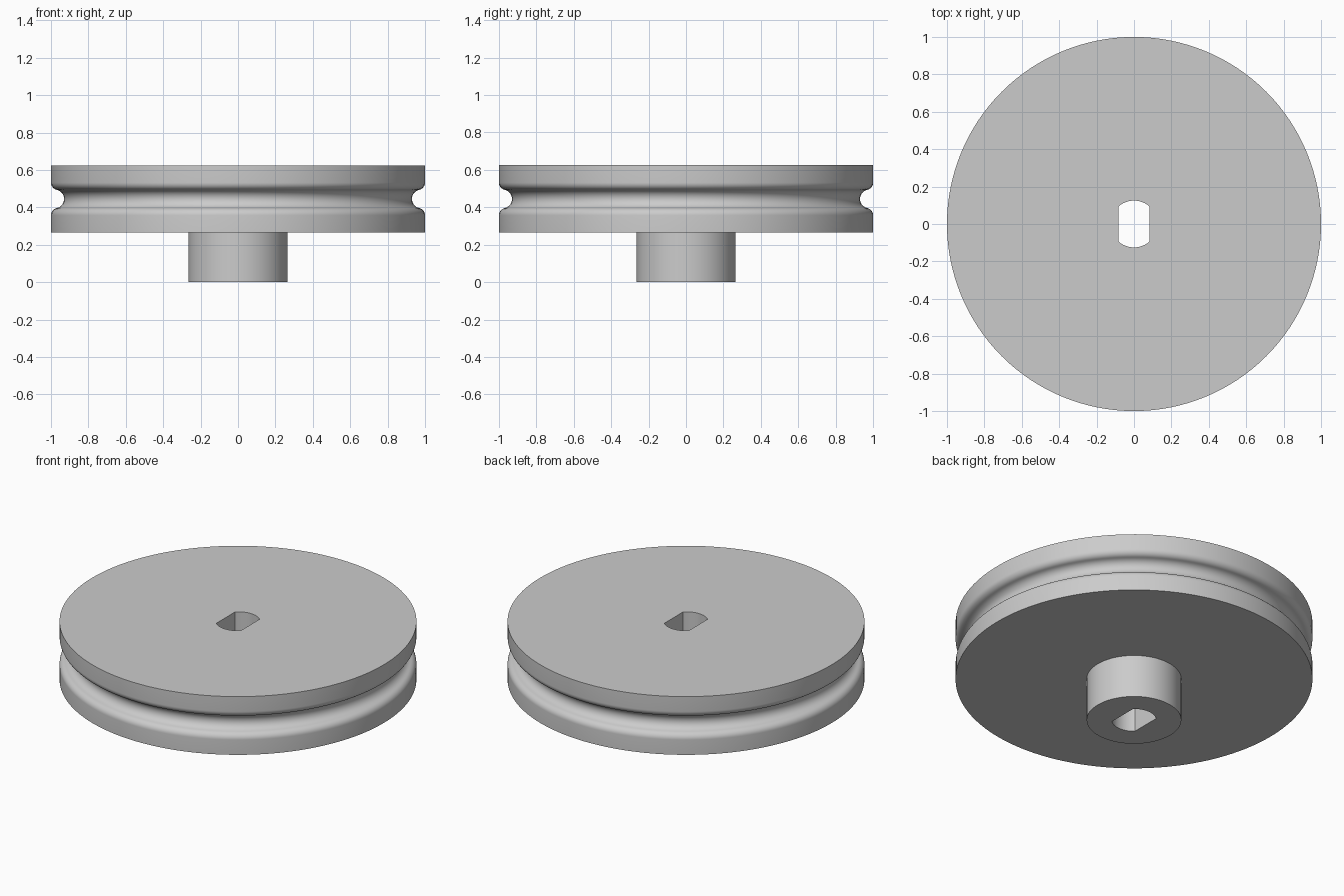
import bpy, bmesh
from math import pi, sin, cos, atan2, radians

cube = bpy.data.objects.get("Cube")
if cube:
    bpy.data.objects.remove(cube, do_unlink=True)

SEGS = 128
BORE_RADIUS = 0.125
FLAT_HALF = BORE_RADIUS * cos(2 * pi * 17 / SEGS)   # flats meet the arcs on a segment line
HUB_RADIUS, HUB_TOP, DISC_TOP = 0.265, 0.265, 0.625
MID = (HUB_TOP + DISC_TOP) / 2

# Plain grey material
grey = bpy.data.materials.new("plain grey")
grey.use_nodes = True
colour = (0.6, 0.6, 0.6, 1)
grey.diffuse_color = colour
grey.node_tree.nodes["Principled BSDF"].inputs["Base Color"].default_value = colour


def arc(cx, cz, r, start, end, steps):
    angles = [start + (end - start) * i / steps for i in range(steps + 1)]
    return [(cx + r * cos(a), cz + r * sin(a)) for a in angles]


# Rim profile: cord groove with a rounded lip on each side
groove_x, groove_r, lip_x, lip_r = 0.98, 0.05, 0.96, 0.04
lip_dz = ((groove_r + lip_r) ** 2 - (groove_x - lip_x) ** 2) ** 0.5
turn = atan2(lip_dz, groove_x - lip_x)
lower_lip = arc(lip_x, MID - lip_dz, lip_r, 0, turn, 8)
groove = arc(groove_x, MID, groove_r, pi + turn, pi - turn, 16)
upper_lip = arc(lip_x, MID + lip_dz, lip_r, -turn, 0, 8)
rim = lower_lip + groove[1:-1] + upper_lip


def bore(a):
    return min(BORE_RADIUS, FLAT_HALF / max(abs(cos(a)), 1e-6))


# Closed section swept around the axis; None marks the double-flat bore
section = [(None, 0), (HUB_RADIUS, 0), (HUB_RADIUS, HUB_TOP), (1, HUB_TOP)]
section += rim + [(1, DISC_TOP), (None, DISC_TOP)]

bm = bmesh.new()
rings = []
for i in range(SEGS):
    a = 2 * pi * i / SEGS
    ring = []
    for r, z in section:
        r = bore(a) if r is None else r
        ring.append(bm.verts.new((r * cos(a), r * sin(a), z)))
    rings.append(ring)
for i, ring in enumerate(rings):
    following = rings[(i + 1) % SEGS]
    for j in range(len(section)):
        k = (j + 1) % len(section)
        bm.faces.new((ring[j], following[j], following[k], ring[k]))
bmesh.ops.recalc_face_normals(bm, faces=bm.faces)

mesh = bpy.data.meshes.new("pulley_wheel")
bm.to_mesh(mesh)
bm.free()
mesh.materials.append(grey)
wheel = bpy.data.objects.new("pulley_wheel", mesh)
bpy.context.collection.objects.link(wheel)

# Smooth rim and hub, sharp edges elsewhere
bpy.ops.object.select_all(action="DESELECT")
wheel.select_set(True)
bpy.context.view_layer.objects.active = wheel
bpy.ops.object.shade_smooth_by_angle(angle=radians(30))
